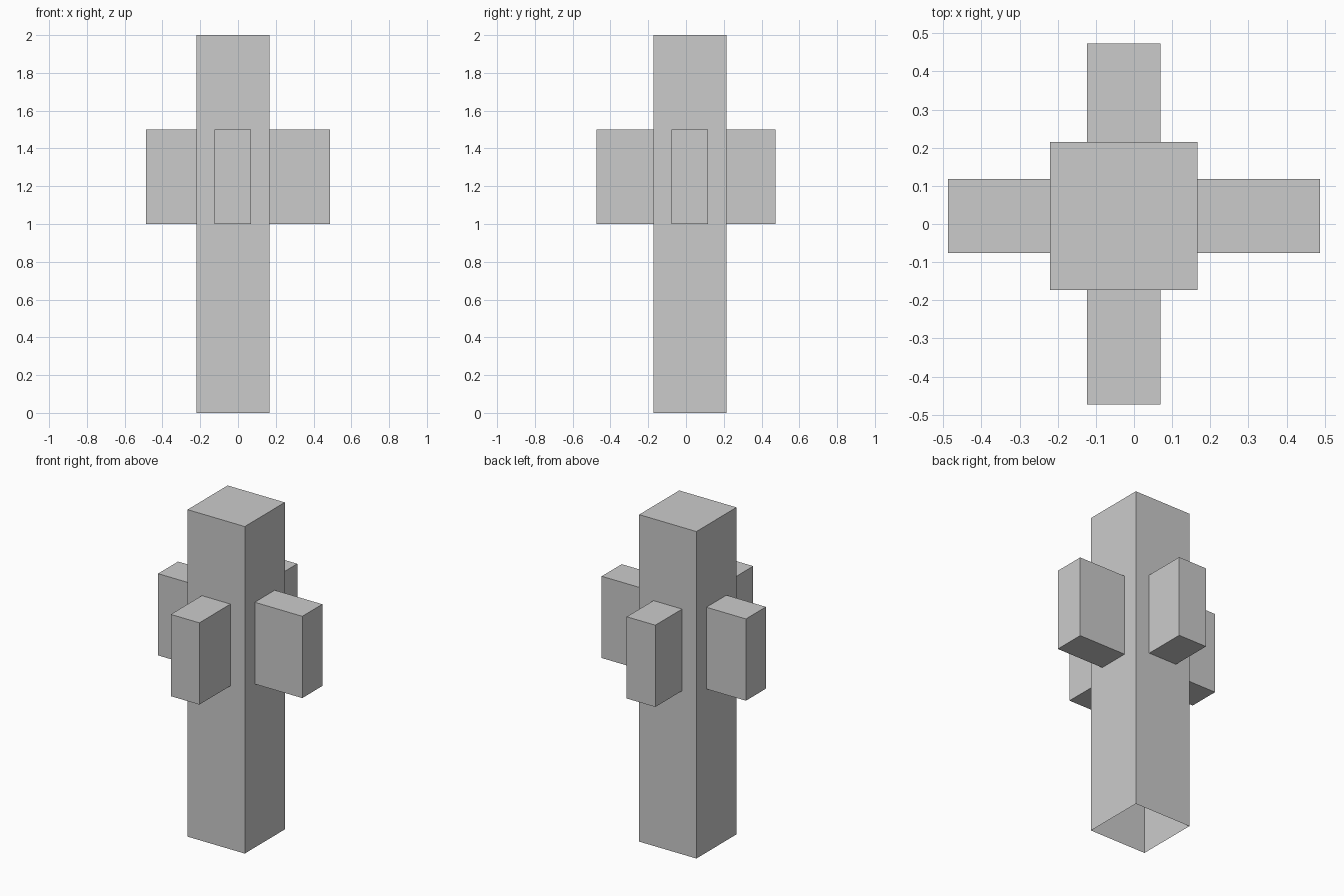
import bpy, bmesh
from mathutils import Matrix, Vector

if "Cube" in bpy.data.objects:
    bpy.data.objects.remove(bpy.data.objects["Cube"])

CENTRE = Vector((-0.027, 0.021, 1.0))
WIDTH, HEIGHT = 0.387, 2.0
REACH_X, REACH_Y = 0.488, 0.473      # arm tips, measured from the origin
ARM_LOW, ARM_HIGH = 1.0, 1.5

bm = bmesh.new()

# Square column with an open underside
bmesh.ops.create_cube(bm, size=1, matrix=Matrix.Translation(CENTRE)
                      @ Matrix.Diagonal((WIDTH, WIDTH, HEIGHT, 1)))
bottom = [f for f in bm.faces if f.normal.z < -0.5]
bmesh.ops.delete(bm, geom=bottom, context='FACES_ONLY')


def loop_cut(axis, position):
    normal, point = Vector(), Vector()
    normal[axis], point[axis] = 1, position
    bmesh.ops.bisect_plane(bm, geom=bm.verts[:] + bm.edges[:] + bm.faces[:],
                           plane_co=point, plane_no=normal)


# Cuts that outline one arm panel on each side
for axis in (0, 1):
    for side in (-1, 1):
        loop_cut(axis, CENTRE[axis] + side * WIDTH / 4)
for z in (ARM_LOW, ARM_HIGH):
    loop_cut(2, z)

# Four arms pulled out of the middle panels
bm.normal_update()


def is_panel(f):
    c = f.calc_center_median() - CENTRE
    return (abs(f.normal.z) < 0.5 and min(abs(c.x), abs(c.y)) < 0.01
            and ARM_LOW < c.z + CENTRE.z < ARM_HIGH)


for panel in [f for f in bm.faces if is_panel(f)]:
    axis = 0 if abs(panel.normal.x) > 0.5 else 1
    tip = (REACH_X, REACH_Y)[axis] * (1 if panel.normal[axis] > 0 else -1)
    arm = bmesh.ops.extrude_discrete_faces(bm, faces=[panel])["faces"][0]
    for v in arm.verts:
        v.co[axis] = tip

# Clean the flat faces of leftover loop cuts
bmesh.ops.dissolve_limit(bm, angle_limit=0.01, verts=bm.verts[:], edges=bm.edges[:])

mesh = bpy.data.meshes.new("column_with_arms")
bm.to_mesh(mesh)
bm.free()
bpy.context.collection.objects.link(bpy.data.objects.new("column_with_arms", mesh))
